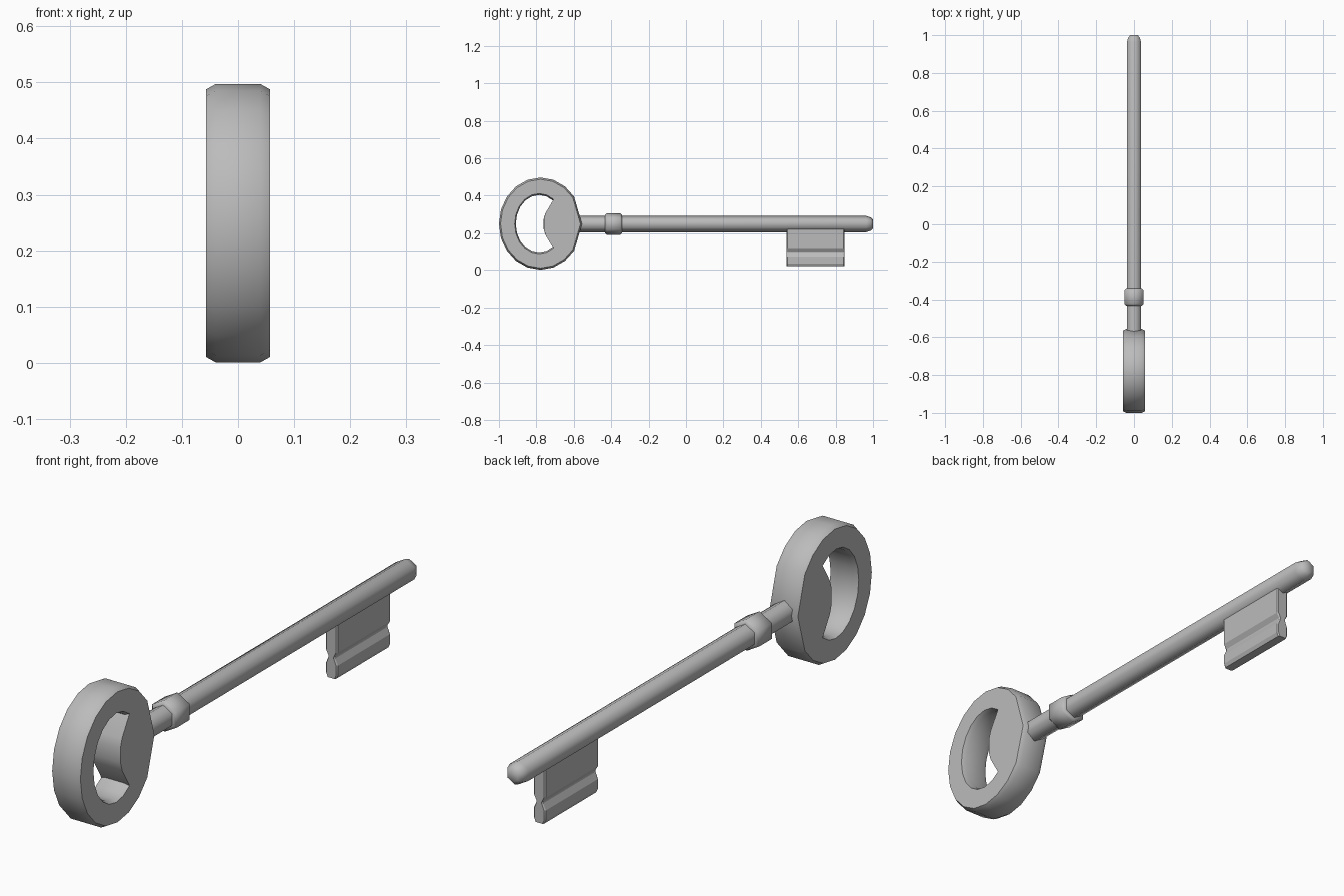
import bpy, bmesh
from math import sin, cos, pi, radians

cube = bpy.data.objects.get("Cube")
if cube:
    bpy.data.objects.remove(cube)

steel = bpy.data.materials.new("grey_metal")
steel.use_nodes = True
GREY = (0.5, 0.5, 0.5, 1)
steel.diffuse_color = GREY
steel.node_tree.nodes["Principled BSDF"].inputs["Base Color"].default_value = GREY

AXIS_Z = 0.249
BOW_Y = -0.778


def finish(name, bm, angle):
    bmesh.ops.recalc_face_normals(bm, faces=bm.faces)
    mesh = bpy.data.meshes.new(name)
    bm.to_mesh(mesh)
    bm.free()
    mesh.materials.append(steel)
    obj = bpy.data.objects.new(name, mesh)
    bpy.context.collection.objects.link(obj)
    bpy.ops.object.select_all(action='DESELECT')
    obj.select_set(True)
    bpy.context.view_layer.objects.active = obj
    bpy.ops.object.shade_smooth_by_angle(angle=radians(angle))
    return obj


def skin(bm, rings):
    """Join successive closed rings of vertices with quads."""
    for a, b in zip(rings, rings[1:]):
        n = len(a)
        for i in range(n):
            j = (i + 1) % n
            bm.faces.new((a[i], a[j], b[j], b[i]))


def hex_rod(name, profile):
    """Six-sided rod along y from (y, radius) pairs, with a corner at the top."""
    bm = bmesh.new()
    rings = [[bm.verts.new((r * sin(k * pi / 3), y, AXIS_Z + r * cos(k * pi / 3)))
              for k in range(6)] for y, r in profile]
    skin(bm, rings)
    bm.faces.new(rings[0])
    bm.faces.new(rings[-1])
    return finish(name, bm, 62)


# Bow: bevelled oval plate with a crescent-shaped opening
def ellipse(cy, ry, rz, angles):
    return [(cy + ry * cos(radians(a)), AXIS_Z + rz * sin(radians(a))) for a in angles]


outer = ellipse(BOW_Y, 0.222, 0.248, [a for a in range(0, 360, 18) if a not in (18, 342)])
hole = ellipse(-0.785, 0.125, 0.155, range(54, 307, 18))
hole += [(-0.752, 0.192), (-0.761, 0.222), (-0.761, 0.276), (-0.752, 0.306)]


def scaled(points, cy, s):
    return [(cy + (y - cy) * s, AXIS_Z + (z - AXIS_Z) * s) for y, z in points]


bm = bmesh.new()
levels = [(-0.057, True), (-0.04, False), (0.04, False), (0.057, True)]
caps = {0: [], 3: []}
for outline, cy, bevel in ((outer, BOW_Y, 0.962), (hole, -0.785, 1.05)):
    rings = []
    for x, rim in levels:
        pts = scaled(outline, cy, bevel if rim else 1)
        rings.append([bm.verts.new((x, y, z)) for y, z in pts])
    skin(bm, rings)
    for side in caps:
        ring = rings[side]
        caps[side] += [bm.edges.get((v, ring[i - 1])) for i, v in enumerate(ring)]
for edges in caps.values():
    bmesh.ops.triangle_fill(bm, edges=edges, use_beauty=True)
finish("bow", bm, 30)

# Shaft with rounded tip, and collar
hex_rod("shaft", [(-0.6, 0.043), (0.965, 0.043), (0.988, 0.035), (1.0, 0.023)])
hex_rod("collar", [(-0.433, 0.048), (-0.424, 0.058), (-0.351, 0.058), (-0.342, 0.048)])

# Bit: grooved flat blade, mirrored half profile of (x, z)
half = [(0.024, 0.24), (0.024, 0.117), (0.013, 0.099), (0.013, 0.093),
        (0.024, 0.07), (0.024, 0.034), (0.017, 0.02)]
section = half + [(-x, z) for x, z in reversed(half)]
bm = bmesh.new()
rings = [[bm.verts.new((x * s, y, z)) for x, z in section]
         for y, s in ((0.538, 0.8), (0.543, 1), (0.843, 1), (0.848, 0.8))]
skin(bm, rings)
bm.faces.new(rings[0])
bm.faces.new(rings[-1])
finish("bit", bm, 20)
